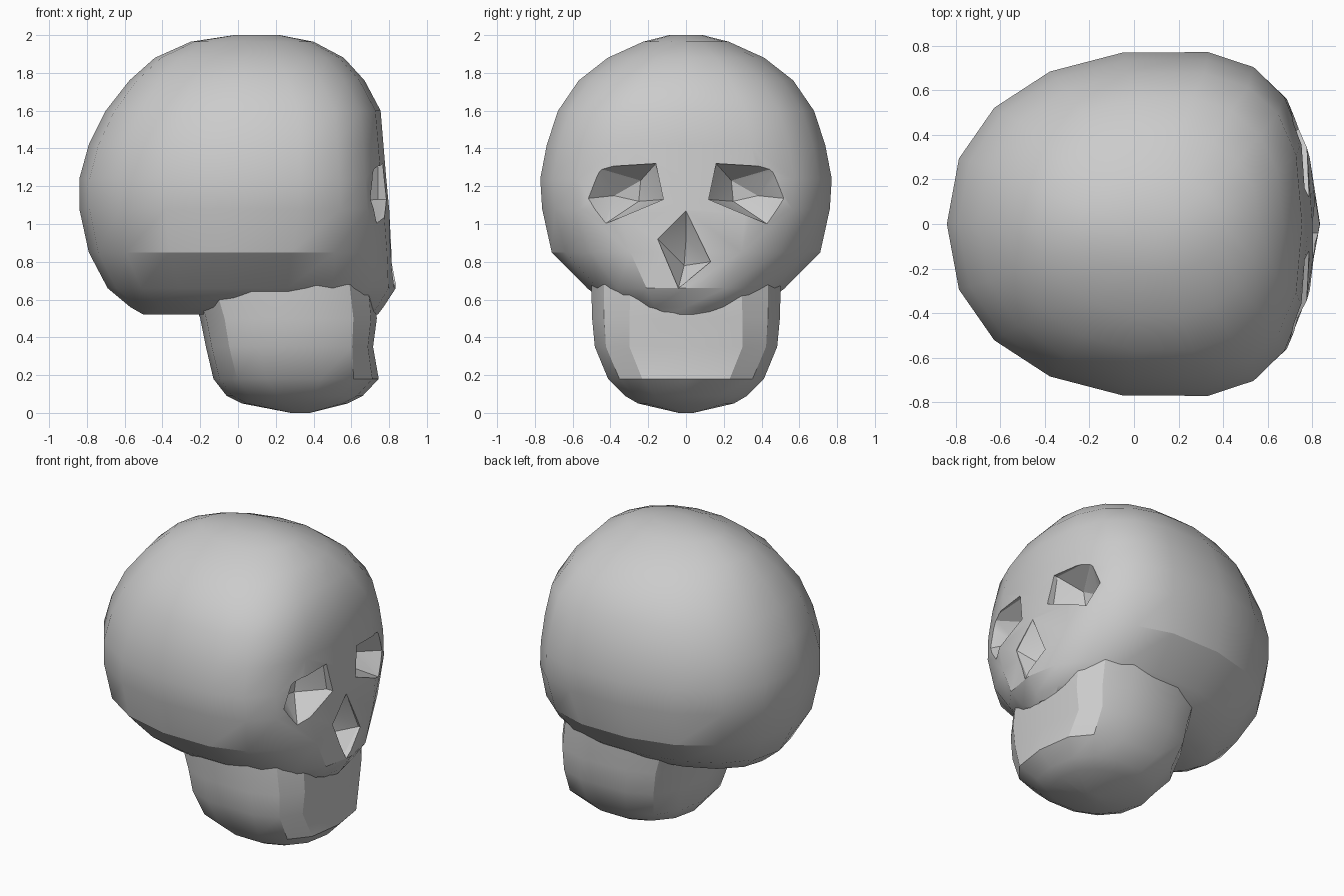
import bpy, bmesh
from math import cos, sin, pi, radians

if "Cube" in bpy.data.objects:
    bpy.data.objects.remove(bpy.data.objects["Cube"])

def make(name, bm):
    bmesh.ops.recalc_face_normals(bm, faces=bm.faces)
    me = bpy.data.meshes.new(name)
    bm.to_mesh(me)
    bm.free()
    ob = bpy.data.objects.new(name, me)
    bpy.context.collection.objects.link(ob)
    return ob

def loft(name, rings, n):
    """Stack plan outlines: z, x back, x front, x widest, half width, back/front squareness."""
    bm = bmesh.new()
    loops = []
    for z, xb, xf, xc, w, eb, ef in rings:
        loop = []
        for i in range(n):
            a = 2 * pi * i / n
            c, s = cos(a), sin(a)
            e = 2 / (ef if c > 0 else eb)
            dx = (xf - xc) if c > 0 else (xc - xb)
            x = xc + dx * abs(c) ** e * (1 if c > 0 else -1)
            y = w * abs(s) ** e * (1 if s > 0 else -1)
            loop.append(bm.verts.new((x, y, z)))
        loops.append(loop)
    for a, b in zip(loops, loops[1:]):
        for i in range(n):
            j = (i + 1) % n
            bm.faces.new((a[i], a[j], b[j], b[i]))
    bm.faces.new(loops[0])
    bm.faces.new(loops[-1])
    return make(name, bm)

def carve(target, outline, xs, inner):
    """Cut a faceted hollow: outline (y, z) at depth xs tapering to inner points."""
    bm = bmesh.new()
    for y, z in outline:
        bm.verts.new((1.0, y, z))
        bm.verts.new((xs, y, z))
    for p in inner:
        bm.verts.new(p)
    bmesh.ops.convex_hull(bm, input=bm.verts)
    cutter = make("cutter", bm)
    cutter.hide_render = True
    mod = target.modifiers.new("carve", 'BOOLEAN')
    mod.operation, mod.solver, mod.object = 'DIFFERENCE', 'EXACT', cutter
    bpy.context.view_layer.objects.active = target
    bpy.ops.object.modifier_apply(modifier=mod.name)
    bpy.data.objects.remove(cutter)

# Cranium with upper face
cranium = loft("cranium", [
    (0.52, -0.50, 0.74, 0.10, 0.24, 2.0, 2.4),
    (0.56, -0.57, 0.77, 0.12, 0.40, 2.0, 2.4),
    (0.66, -0.69, 0.835, 0.10, 0.53, 2.1, 2.3),
    (0.85, -0.79, 0.825, 0.12, 0.72, 2.2, 2.4),
    (1.08, -0.84, 0.80, 0.14, 0.77, 2.2, 2.8),
    (1.24, -0.84, 0.785, 0.15, 0.78, 2.2, 2.8),
    (1.42, -0.79, 0.77, 0.15, 0.745, 2.2, 2.8),
    (1.60, -0.70, 0.755, 0.15, 0.685, 2.2, 2.7),
    (1.76, -0.575, 0.67, 0.14, 0.575, 2.1, 2.4),
    (1.88, -0.44, 0.56, 0.12, 0.42, 2.0, 2.2),
    (1.965, -0.25, 0.40, 0.10, 0.23, 2.0, 2.0),
    (2.00, -0.02, 0.22, 0.10, 0.09, 2.0, 2.0)], 18)

# Jaw
jaw = loft("jaw", [
    (0.00, 0.28, 0.38, 0.33, 0.04, 2.0, 2.0),
    (0.05, 0.02, 0.58, 0.30, 0.26, 2.0, 2.2),
    (0.09, -0.06, 0.66, 0.30, 0.33, 2.2, 2.4),
    (0.18, -0.13, 0.745, 0.28, 0.42, 2.6, 2.8),
    (0.35, -0.17, 0.715, 0.26, 0.49, 2.8, 3.4),
    (0.50, -0.20, 0.735, 0.25, 0.505, 2.8, 3.2),
    (0.68, -0.27, 0.72, 0.24, 0.51, 2.8, 3.0)], 14)

# Eye sockets
for s in (1, -1):
    rim = [(0.16, 1.32), (0.48, 1.30), (0.57, 1.13), (0.43, 1.0), (0.12, 1.13)]
    carve(cranium, [(s * y, z) for y, z in rim], 0.74,
          [(0.60, s * 0.24, 1.23), (0.59, s * 0.25, 1.12), (0.60, s * 0.38, 1.15)])

# Nose opening
carve(cranium, [(0, 1.07), (0.13, 0.80), (-0.04, 0.66), (-0.15, 0.92)], 0.80,
      [(0.70, 0.0, 0.92), (0.68, -0.01, 0.78)])

# Soft shading with hard edges kept
for ob in (cranium, jaw):
    bpy.ops.object.select_all(action='DESELECT')
    ob.select_set(True)
    bpy.context.view_layer.objects.active = ob
    bpy.ops.object.shade_smooth_by_angle(angle=radians(28))
